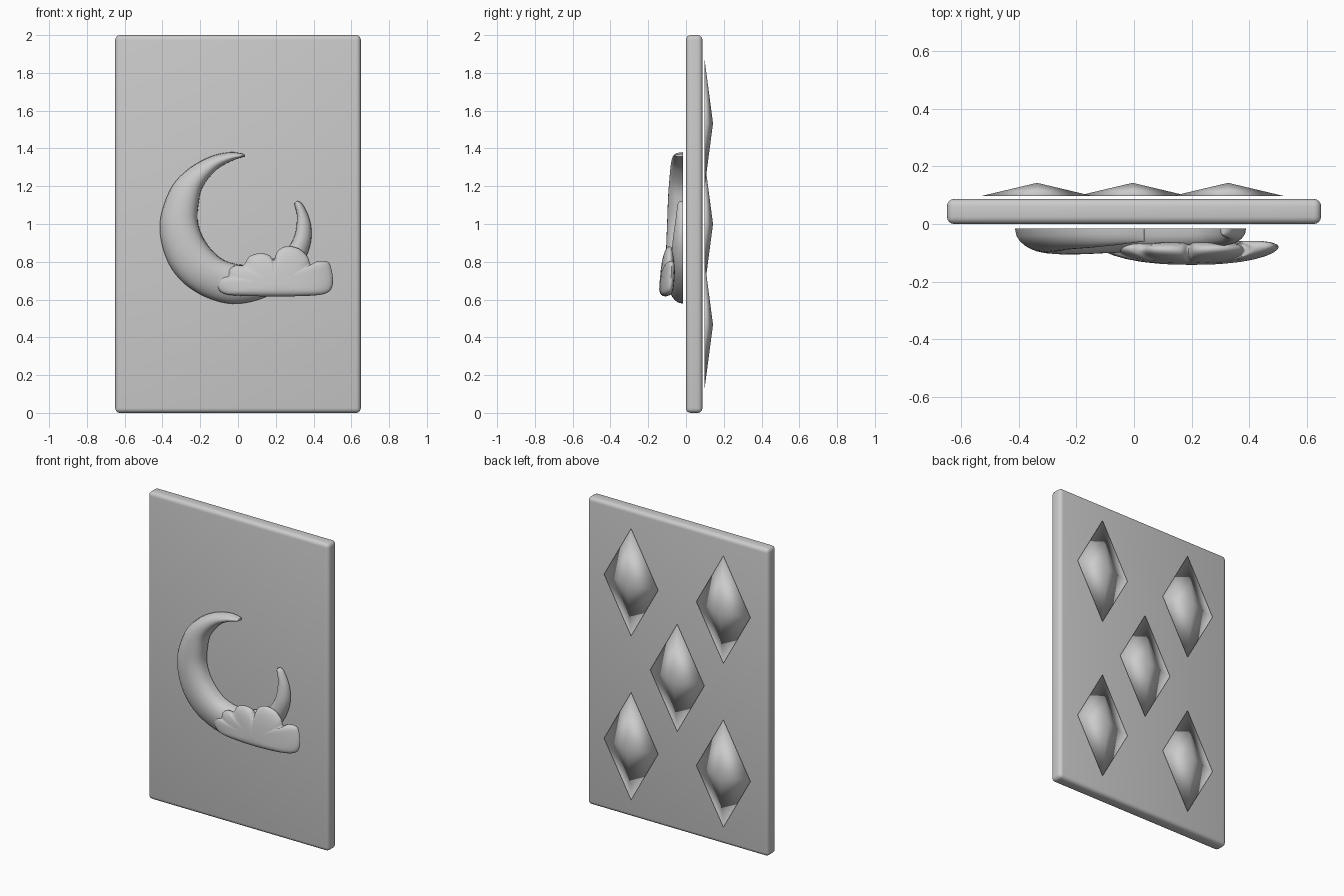
import bpy, bmesh, math
from mathutils import Vector

if "Cube" in bpy.data.objects:
    bpy.data.objects.remove(bpy.data.objects["Cube"])


def make(name, bm, angle=180):
    bmesh.ops.recalc_face_normals(bm, faces=bm.faces)
    me = bpy.data.meshes.new(name)
    bm.to_mesh(me)
    bm.free()
    ob = bpy.data.objects.new(name, me)
    bpy.context.collection.objects.link(ob)
    bpy.ops.object.select_all(action='DESELECT')
    ob.select_set(True)
    bpy.context.view_layer.objects.active = ob
    bpy.ops.object.shade_smooth_by_angle(angle=math.radians(angle))
    return ob


def spline(pts, n, closed=False):
    """Catmull-Rom through points of any dimension."""
    v = [Vector(p) for p in pts]
    m = len(v)
    get = (lambda i: v[i % m]) if closed else (lambda i: v[max(0, min(m - 1, i))])
    out = []
    for i in range(m if closed else m - 1):
        a, b, c, d = (get(i + k) for k in (-1, 0, 1, 2))
        for k in range(n):
            t = k / n
            out.append(0.5 * (2 * b + (c - a) * t + (2 * a - 5 * b + 4 * c - d) * t * t
                              + (3 * b - a - 3 * c + d) * t ** 3))
    return out if closed else out + [v[-1]]


def bridge(bm, r0, r1):
    n = len(r0)
    for i in range(n):
        j = (i + 1) % n
        bm.faces.new((r0[i], r0[j], r1[j], r1[i]))


# Card: rounded slab
bm = bmesh.new()
bmesh.ops.create_cube(bm, size=1)
for v in bm.verts:
    v.co = (v.co.x * 1.3, v.co.y * 0.087 + 0.0435, v.co.z * 2 + 1)
bmesh.ops.bevel(bm, geom=bm.edges[:], offset=0.025, segments=4, profile=0.5, affect='EDGES')
make("card", bm, 40)

# Diamonds on the back: low smooth-shaded pyramids
spots = [(0, 1.0)] + [(sx * 0.332, 1 + sz * 0.533) for sx in (-1, 1) for sz in (-1, 1)]
for k, (x, z) in enumerate(spots):
    x -= 0.005
    bm = bmesh.new()
    base = [bm.verts.new((x + dx, 0.097, z + dz))
            for dx, dz in ((0.195, 0), (0, 0.35), (-0.195, 0), (0, -0.35))]
    apex = bm.verts.new((x, 0.143, z))
    bm.faces.new(base)
    for i in range(4):
        bm.faces.new((base[i], base[(i + 1) % 4], apex))
    make(f"diamond_{k + 1}", bm)

# Crescent moon: stations of (outer x, outer z, inner x, inner z), with front depth
rails = [(.035, 1.37, .037, 1.357), (-.04, 1.38, -.03, 1.335), (-.15, 1.355, -.11, 1.29),
         (-.27, 1.285, -.185, 1.20), (-.36, 1.18, -.208, 1.11), (-.414, 1.0, -.212, 1.01),
         (-.38, .82, -.175, .91), (-.29, .69, -.10, .825), (-.15, .605, -.02, .79),
         (0, .578, .07, .785), (.17, .625, .17, .81), (.31, .74, .25, .855),
         (.38, .88, .30, .94), (.385, 1.0, .312, 1.04), (.345, 1.10, .30, 1.10),
         (.315, 1.122, .303, 1.115)]
depth = [.06, .07, .08, .088, .095, .1, .105, .105, .1, .095, .09, .08, .07, .055, .045, .038]
bm = bmesh.new()
rings = []
N = 14
for s, d in zip(spline(rails, 5), spline([(d, 0) for d in depth], 5)):
    o, i = Vector(s[:2]), Vector(s[2:])
    ring = []
    for k in range(N + 1):
        t = math.pi * k / N
        u = ((1 - math.cos(t)) / 2) ** 0.8
        p = o.lerp(i, u)
        h = max(0, math.sin(t)) ** 0.75
        ring.append(bm.verts.new((p.x, -0.015 - (d[0] - 0.015) * h, p.y)))
    rings.append(ring)
for a, b in zip(rings, rings[1:]):
    bridge(bm, a, b)
bm.faces.new(rings[0])
bm.faces.new(rings[-1])
make("moon", bm, 60)

# Cloud: lobed outline inflated into a gently bowed puff
outline = [(-.12, .69), (-.09, .64), (-.02, .622), (.17, .617), (.38, .62), (.475, .637),
           (.502, .685), (.495, .76), (.475, .8), (.42, .803), (.385, .785), (.37, .825),
           (.325, .868), (.26, .882), (.21, .858), (.19, .81), (.165, .835), (.115, .845),
           (.06, .828), (.028, .782), (-.015, .78), (-.05, .755), (-.06, .725), (-.1, .718)]
path = spline(outline, 4, True)
centre = Vector((.2, .68))
bm = bmesh.new()
rings = []
M = 14
for k in range(1, M):
    t = math.pi * k / M
    s = math.sin(t) ** 0.6
    off = -math.cos(t)
    ring = []
    for p in path:
        q = centre.lerp(p, s)
        y = -0.103 + 0.25 * (q.x - .2) ** 2 + 0.08 * (q.y - .7) + 0.036 * off
        ring.append(bm.verts.new((q.x, y, q.y)))
    rings.append(ring)
for a, b in zip(rings, rings[1:]):
    bridge(bm, a, b)
for ring, side in ((rings[0], -1), (rings[-1], 1)):
    tip = bm.verts.new((centre.x, -0.105 + 0.036 * side, centre.y))
    for i in range(len(ring)):
        bm.faces.new((ring[i], ring[(i + 1) % len(ring)], tip))
make("cloud", bm, 60)
